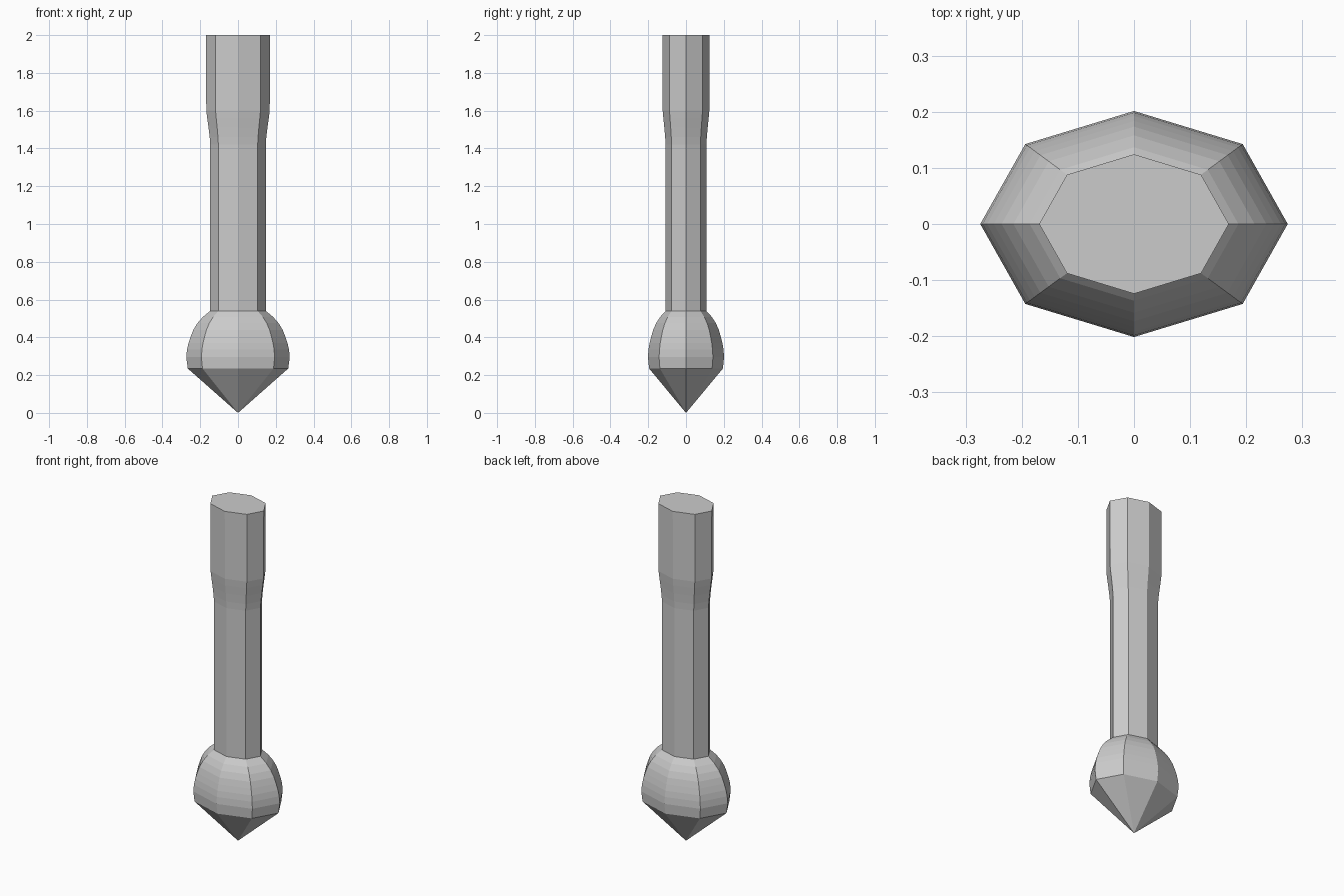
import bpy, bmesh
from math import cos, sin, pi

cube = bpy.data.objects.get("Cube")
if cube:
    bpy.data.objects.remove(cube, do_unlink=True)

SIDES = 8
DEPTH = 0.735  # oval cross-section, depth relative to width

grey = bpy.data.materials.new("light_grey")
grey.use_nodes = True
grey.diffuse_color = (0.6, 0.6, 0.6, 1)
grey.node_tree.nodes["Principled BSDF"].inputs["Base Color"].default_value = grey.diffuse_color

# Half-width and height, from the pointed tip up to the flared top
tip = (0.0, 0.0)
profile = [(0.266, 0.235), (0.274, 0.295), (0.270, 0.335), (0.262, 0.37),
           (0.250, 0.405), (0.236, 0.44), (0.215, 0.475), (0.186, 0.508),
           (0.147, 0.54),
           (0.147, 1.42), (0.150, 1.46), (0.156, 1.51), (0.163, 1.56),
           (0.168, 1.60), (0.169, 2.0)]

bm = bmesh.new()


def ring(radius, z):
    angles = [2 * pi * i / SIDES for i in range(SIDES)]
    return [bm.verts.new((radius * cos(a), radius * DEPTH * sin(a), z)) for a in angles]


# Walls of the bulb, shaft and flared end
rings = [ring(r, z) for r, z in profile]
for low, high in zip(rings, rings[1:]):
    for i in range(SIDES):
        j = (i + 1) % SIDES
        bm.faces.new((low[i], low[j], high[j], high[i]))

# Pointed underside and flat top
point = bm.verts.new((tip[0], 0, tip[1]))
for i in range(SIDES):
    bm.faces.new((point, rings[0][(i + 1) % SIDES], rings[0][i]))
bm.faces.new(rings[-1])
bmesh.ops.recalc_face_normals(bm, faces=bm.faces)

mesh = bpy.data.meshes.new("pointed_rod")
bm.to_mesh(mesh)
bm.free()
mesh.materials.append(grey)
rod = bpy.data.objects.new("pointed_rod", mesh)
bpy.context.collection.objects.link(rod)
